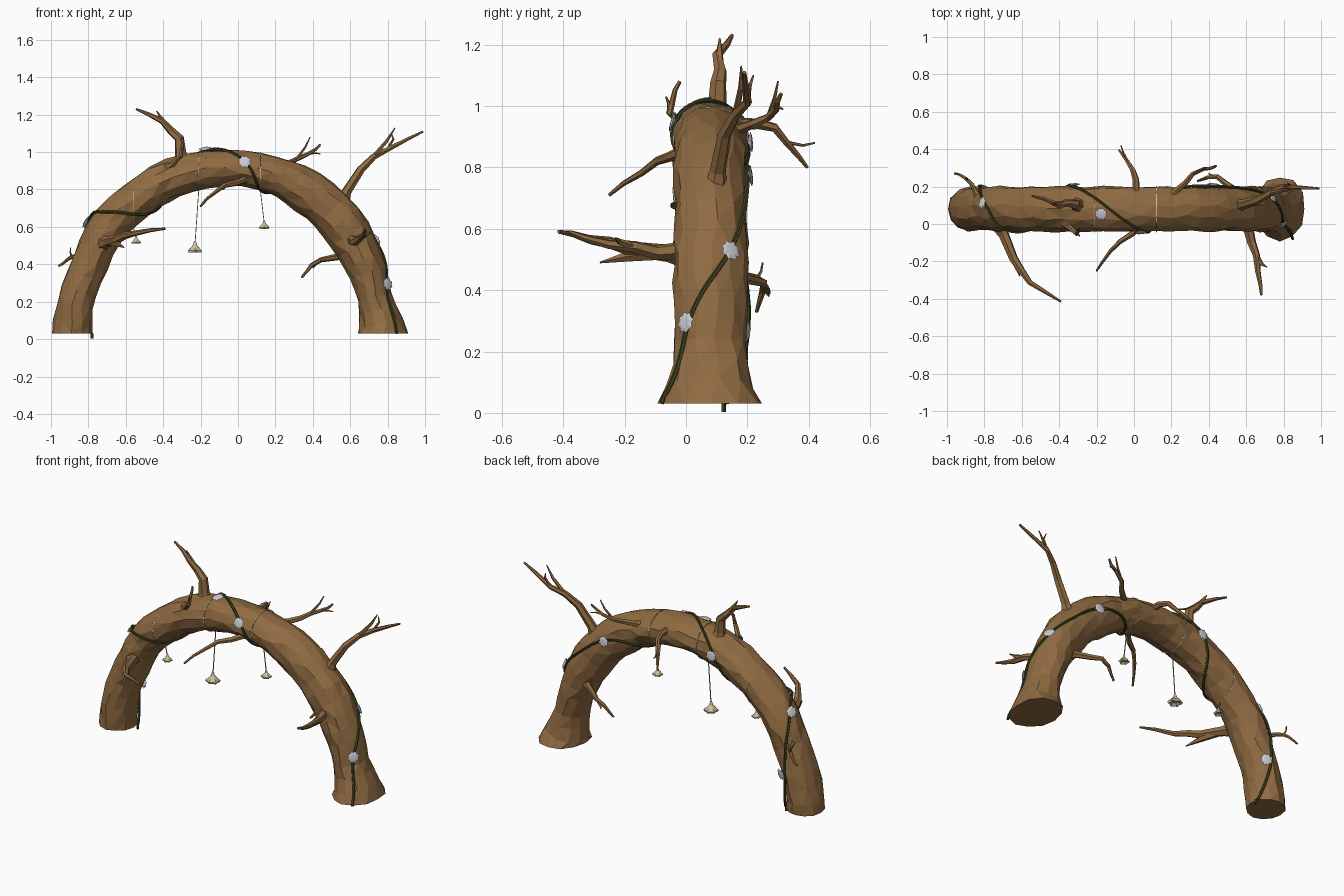
import bpy, bmesh, math, random
from mathutils import Vector as V

if "Cube" in bpy.data.objects:
    bpy.data.objects.remove(bpy.data.objects["Cube"])

random.seed(4)

def material(name, rgb):
    m = bpy.data.materials.new(name)
    m.diffuse_color = (*rgb, 1)
    m.use_nodes = True
    m.node_tree.nodes["Principled BSDF"].inputs["Base Color"].default_value = m.diffuse_color
    return m

BARK = material("bark brown", (0.278, 0.147, 0.054))
VINE = material("vine green", (0.045, 0.052, 0.012))
PETAL = material("petal grey", (0.6, 0.61, 0.65))
CREAM = material("bell cream", (0.62, 0.55, 0.35))

def skin(name, rings, mat, closed=False):
    """Flat-shaded surface through a list of equal-length rings."""
    bm = bmesh.new()
    R = [[bm.verts.new(p) for p in r] for r in rings]
    n = len(R[0])
    for a, b in list(zip(R, R[1:])) + ([(R[-1], R[0])] if closed else []):
        for i in range(n):
            j = (i + 1) % n
            bm.faces.new((a[i], a[j], b[j], b[i]))
    if not closed:
        bm.faces.new(R[0])
        bm.faces.new(R[-1])
    bmesh.ops.recalc_face_normals(bm, faces=bm.faces)
    me = bpy.data.meshes.new(name)
    bm.to_mesh(me)
    bm.free()
    me.materials.append(mat)
    ob = bpy.data.objects.new(name, me)
    bpy.context.collection.objects.link(ob)
    return ob

def spline(pts, t):
    """Catmull-Rom through tuples of any length; t runs in point index."""
    i = min(int(t), len(pts) - 2)
    f = t - i
    g = lambda k: pts[max(0, min(len(pts) - 1, k))]
    return [0.5 * (2 * b + (c - a) * f + (2 * a - 5 * b + 4 * c - d) * f * f
                   + (3 * b - a - 3 * c + d) * f ** 3)
            for a, b, c, d in zip(g(i - 1), g(i), g(i + 1), g(i + 2))]

def tube(name, pts, radii, mat, sides=6, closed=False):
    pts = [V(p) for p in pts]
    n, rings, ref = len(pts), [], None
    for i, p in enumerate(pts):
        a = pts[i - 1] if (i or closed) else p
        b = pts[(i + 1) % n] if (i < n - 1 or closed) else p
        t = (b - a).normalized()
        ref = t.orthogonal() if ref is None else ref - t * ref.dot(t)
        ref.normalize()
        s = t.cross(ref)
        r = radii[i] if isinstance(radii, list) else radii
        rings.append([p + r * (ref * math.cos(k * math.tau / sides) + s * math.sin(k * math.tau / sides))
                      for k in range(sides)])
    return skin(name, rings, mat, closed)

# arched trunk: x, z, radius in the arch plane
ARCH = [(-.89, .03, .11), (-.86, .23, .097), (-.78, .43, .1), (-.685, .61, .105), (-.52, .76, .1),
        (-.34, .865, .105), (-.1, .915, .097), (.13, .895, .097), (.3, .83, .11), (.47, .71, .125),
        (.6, .55, .12), (.69, .37, .1), (.735, .2, .097), (.78, .03, .14)]
LAST = len(ARCH) - 1

def trunk_frame(t):
    x, z, r = spline(ARCH, t)
    a, b = spline(ARCH, max(0, t - .1)), spline(ARCH, min(LAST, t + .1))
    tan = V((b[0] - a[0], 0, b[1] - a[1])).normalized()
    if t < .01:
        tan = V((0, 0, 1))
    if t > LAST - .01:
        tan = V((0, 0, -1))
    depth = .118 + .057 * max(0, t - LAST + 1) ** 1.5     # right foot flares
    return V((x, .08, z)), tan.cross(V((0, 1, 0))), r, depth

def on_trunk(t, deg, k=1.0, lift=0.0):
    """Point on the trunk skin; 0 deg is the outer side, 90 the back."""
    c, n, r, d = trunk_frame(t)
    a = math.radians(deg)
    return c + n * (r * k + lift) * math.cos(a) + V((0, 1, 0)) * (d * k + lift) * math.sin(a)

N = 34
rings = []
for i in range(N + 1):
    off = random.uniform(0, 15) if 0 < i < N else 0
    swell = random.uniform(.97, 1.03)
    rings.append([on_trunk(i * LAST / N, k * 30 + off, swell * random.uniform(.95, 1.05)) for k in range(12)])
skin("arched_trunk", rings, BARK).modifiers.new("facets", 'TRIANGULATE')

def branch(name, pts, r, twigs=()):
    """Tapering gnarled branch; each twig is (position along it, tip)."""
    m = len(pts) - 1
    fine = [V(spline(pts, i * m / 6)) for i in range(7)]
    for p in fine[1:-1]:
        p += V([random.uniform(-.007, .007) for _ in range(3)])
    tube(name, fine, [r] + [.006 + (r * .6 - .006) * (1 - i / 6) for i in range(1, 7)], BARK)
    for k, (i, tip) in enumerate(twigs):
        a, b = fine[i], V(tip)
        mid = a.lerp(b, .5) + (fine[i + 1] - fine[i]) * .2
        w = r * .6 * (1 - i / 6)
        tube(f"{name}_twig_{k + 1}", [a, mid, b], [w * .8, w * .6, .003], BARK, 5)

branch("top_branch", [(-.29, .1, .93), (-.32, .11, 1.07), (-.4, .105, 1.16), (-.545, .15, 1.23)], .062,
       [(3, (-.435, .11, 1.22))])
branch("right_branch", [(.54, .09, .68), (.65, .13, .91), (.8, .2, 1.01), (.99, .19, 1.11)], .052,
       [(3, (.84, .18, 1.13)), (4, (.82, .22, 1.1))])
branch("back_right_branch", [(.19, .13, .92), (.32, .27, .965), (.44, .31, 1.04)], .034,
       [(3, (.385, .3, 1.08)), (4, (.44, .315, .99))])
branch("left_front_branch", [(-.74, .03, .51), (-.65, -.18, .53), (-.55, -.31, .57), (-.39, -.415, .59)], .056,
       [(1, (-.61, -.28, .49))])
branch("middle_front_branch", [(.09, .02, .86), (-.07, -.09, .82), (-.2, -.25, .71)], .036)
branch("right_front_branch", [(.6, .04, .52), (.65, -.17, .535), (.68, -.38, .59)], .056,
       [(3, (.71, -.23, .57))])
branch("inner_right_branch", [(.6, .14, .45), (.44, .25, .425), (.34, .23, .33)], .036,
       [(3, (.4, .27, .38))])
branch("back_branch", [(.01, .13, .94), (0, .29, .925), (-.08, .395, .8)], .04,
       [(4, (-.07, .42, .88))])
branch("crown_twig", [(-.37, .01, .92), (-.31, -.05, .98), (-.3, -.02, 1.08)], .03,
       [(3, (-.29, -.065, 1.03))])
branch("left_back_branch", [(-.83, .14, .45), (-.89, .24, .435), (-.96, .27, .39)], .025,
       [(3, (-.895, .25, .49))])

# vine winding round the trunk: position along arch, angle
WIND = [(13, -62), (11.5, -34), (10.4, 30), (9.6, 62), (8.2, 95), (7.2, 180), (6.65, 280), (5.9, 360),
        (4.2, 530), (3.2, 660), (2.65, 745), (0, 880)]
path = []
for i in range(12 * len(WIND) - 11):
    t, a = spline(WIND, i / 12)
    path.append(on_trunk(min(max(t, 0), LAST), a, 1, .006))
path.append(path[-1] - V((0, 0, .027)))
tube("vine", path, .008, VINE, 5)

# pale grey flowers along the vine: a wide ruffled disc with a smaller one on top
def flower(t, deg, size=.036):
    p, c = on_trunk(t, deg, 1, .013), trunk_frame(t)[0]
    ax = (p - c).normalized()
    u = ax.orthogonal().normalized()
    w = ax.cross(u)
    def ring(r, h, notch=1):
        return [p + ax * h + (u * math.cos(k * math.pi / 8) + w * math.sin(k * math.pi / 8))
                * r * (1 if k % 2 else notch) for k in range(16)]
    skin("flower_petals", [ring(.008, -.008), ring(size, .002, .8), ring(size * .6, .006, .9),
                           ring(.006, .007)], PETAL)

for t, a in [(11.55, -38), (10.4, 30), (8.65, 82), (6.55, 290), (5.75, 348), (5.1, 445), (2.75, 735), (1.25, 118)]:
    flower(t, a)

# hanging bell flowers on cords looped round the trunk
def hanging_bell(x, zc, h, xb, zb, r):
    loop = [(x, .08 + .122 * math.cos(k * math.tau / 24), zc + h * math.sin(k * math.tau / 24))
            for k in range(24)]
    tube("cord_loop", loop, .003, CREAM, 4, closed=True)
    tube("hanging_cord", [(x, .08, zc - h), (xb, .08, zb + r)], .003, CREAM, 4)
    rings = []
    for q, z, f in [(.12, 1.4, 1), (.25, .95, 1), (.6, .55, .95), (1, .25, .75), (.9, 0, .75), (.3, .3, 1)]:
        rad = [r * q * (1 if k % 2 else f) for k in range(12)]
        rings.append([(xb + rad[k] * math.cos(k * math.tau / 12), .08 + rad[k] * math.sin(k * math.tau / 12),
                       zb + r * z) for k in range(12)])
    skin("bell_flower", rings, CREAM)

hanging_bell(-.56, .725, .122, -.545, .51, .03)
hanging_bell(-.21, .9, .106, -.23, .462, .044)
hanging_bell(.12, .895, .102, .14, .59, .032)
